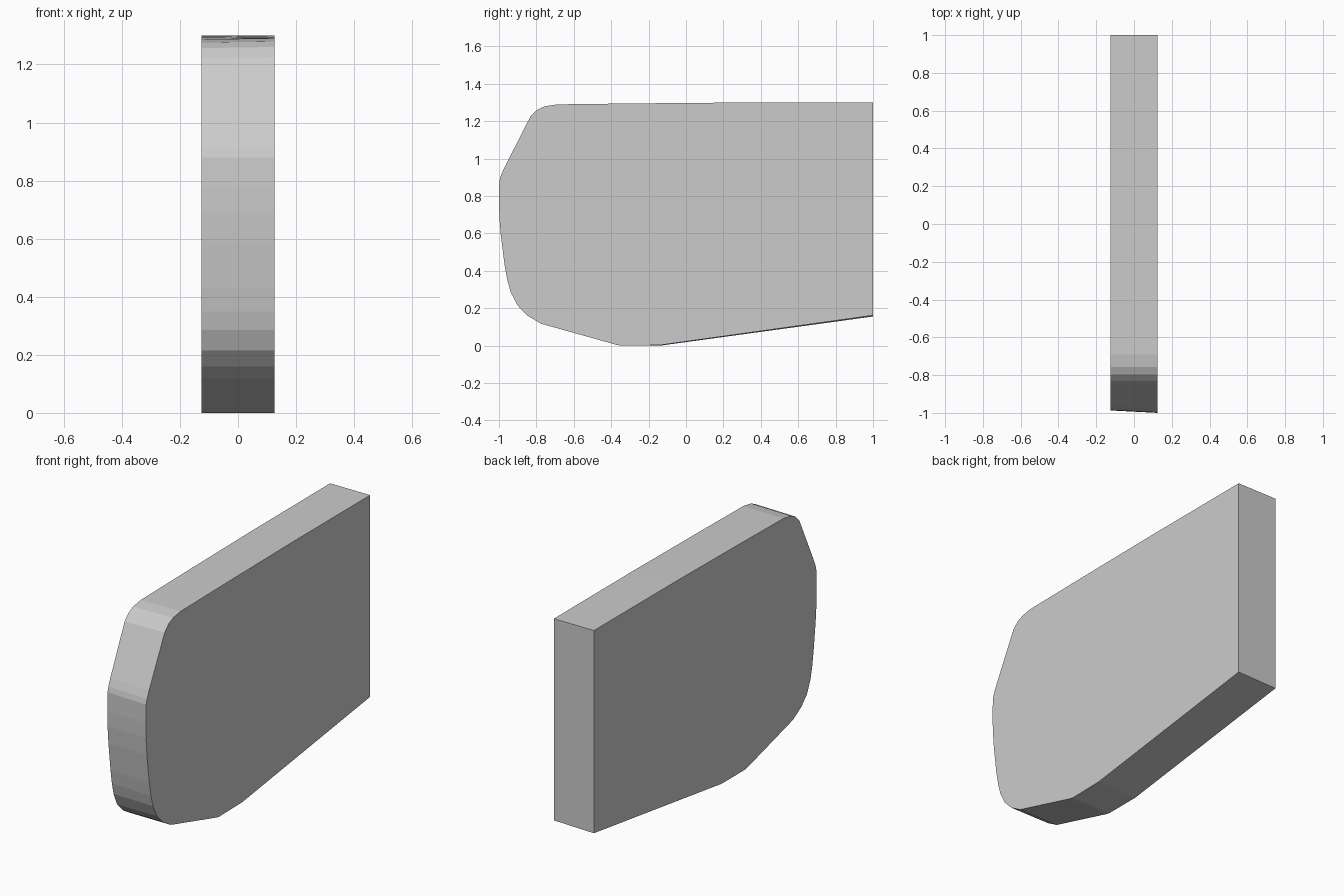
import bpy, bmesh

if "Cube" in bpy.data.objects:
    bpy.data.objects.remove(bpy.data.objects["Cube"])

# Side outline (y, z) of the slab
PROFILE = [
    (1.0, 1.30), (0.29, 1.30), (-0.29, 1.295), (-0.69, 1.29), (-0.757, 1.279),
    (-0.797, 1.26), (-0.832, 1.225), (-0.972, 0.95), (-0.99, 0.91),
    (-0.998, 0.88), (-1.0, 0.78), (-0.998, 0.69), (-0.99, 0.59), (-0.97, 0.43),
    (-0.955, 0.35), (-0.937, 0.285), (-0.90, 0.214), (-0.847, 0.16),
    (-0.777, 0.118), (-0.37, 0.004), (-0.345, 0.0), (-0.14, 0.003), (1.0, 0.162),
]
HALF_WIDTH = 0.125


def left_point(y, z):
    """The left side is very slightly shorter at the nose and lower at the tail."""
    if y < -0.9:
        y += 0.013 * min(1, (-0.9 - y) / 0.08)
    if z > 1.2:
        z -= 0.002 * (1 - y)
    elif y > -0.2:
        z = max(0, z - 0.006)
    return y, z


# Slab body: two outlines joined by side walls
bm = bmesh.new()
right = [bm.verts.new((HALF_WIDTH, y, z)) for y, z in PROFILE]
left = [bm.verts.new((-HALF_WIDTH, *left_point(y, z))) for y, z in PROFILE]
bm.faces.new(right)
bm.faces.new(left[::-1])
n = len(PROFILE)
for i in range(n):
    j = (i + 1) % n
    bm.faces.new((right[j], right[i], left[i], left[j]))
bmesh.ops.recalc_face_normals(bm, faces=bm.faces)

mesh = bpy.data.meshes.new("rounded_slab")
bm.to_mesh(mesh)
bm.free()
bpy.context.collection.objects.link(bpy.data.objects.new("rounded_slab", mesh))
